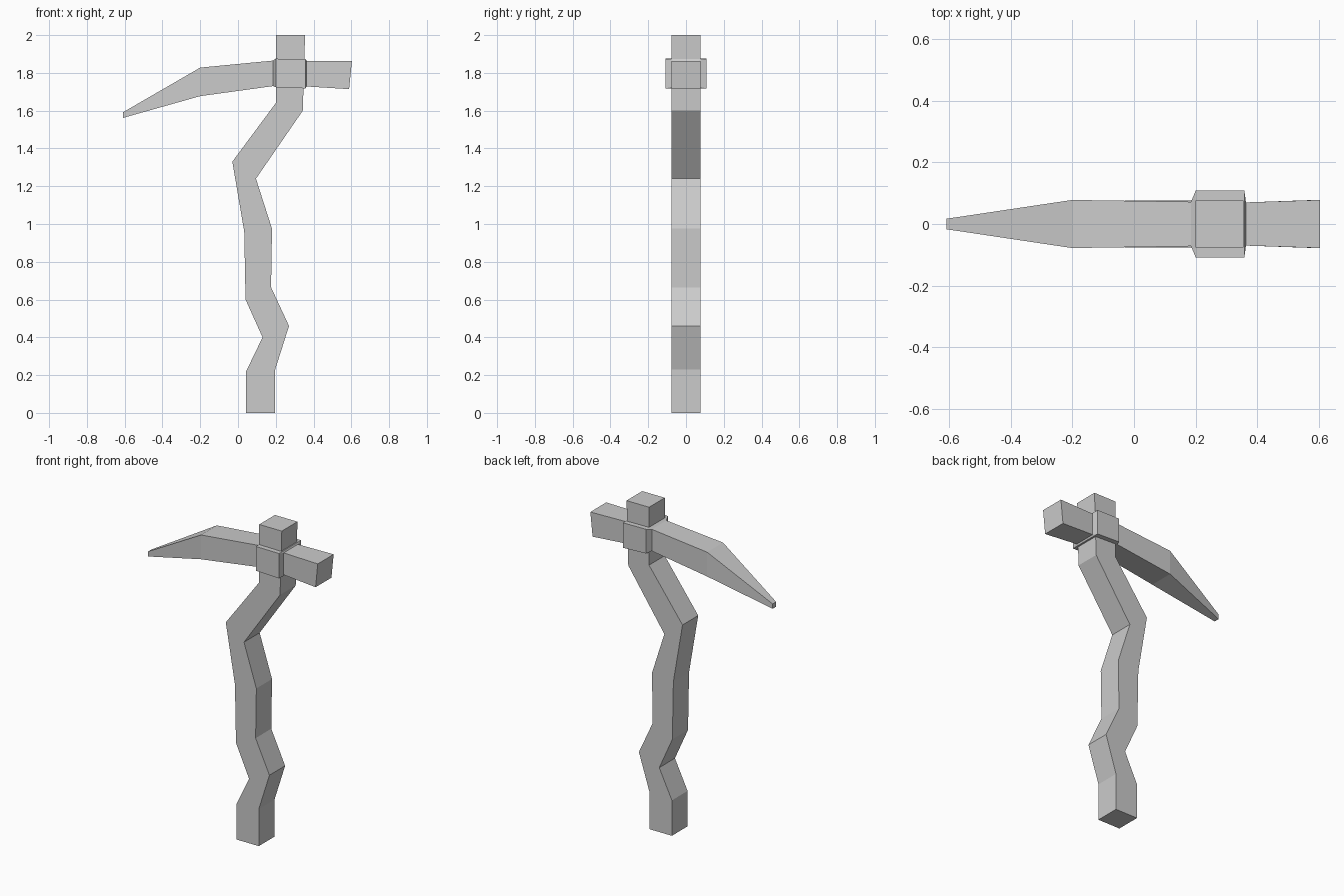
import bpy
import bmesh

cube = bpy.data.objects.get("Cube")
if cube:
    bpy.data.objects.remove(cube, do_unlink=True)

grey = bpy.data.materials.new("plain grey")
grey.use_nodes = True
grey.diffuse_color = (0.6, 0.6, 0.6, 1)
grey.node_tree.nodes["Principled BSDF"].inputs["Base Color"].default_value = (0.6, 0.6, 0.6, 1)


def loft(name, sections):
    """Skin square sections, each (point a, point b, half depth) in the xz plane."""
    bm = bmesh.new()
    rings = []
    for (ax, az), (bx, bz), d in sections:
        corners = ((ax, -d, az), (bx, -d, bz), (bx, d, bz), (ax, d, az))
        rings.append([bm.verts.new(c) for c in corners])
    for low, high in zip(rings, rings[1:]):
        for i in range(4):
            j = (i + 1) % 4
            bm.faces.new((low[i], low[j], high[j], high[i]))
    bm.faces.new(rings[0])
    bm.faces.new(rings[-1])
    bmesh.ops.recalc_face_normals(bm, faces=bm.faces)
    mesh = bpy.data.meshes.new(name)
    bm.to_mesh(mesh)
    bm.free()
    mesh.materials.append(grey)
    obj = bpy.data.objects.new(name, mesh)
    bpy.context.collection.objects.link(obj)
    return obj


# Crooked wooden handle, bottom to top
D = 0.077
loft("handle", [
    ((0.043, 0), (0.197, 0), D),
    ((0.043, 0.22), (0.197, 0.23), D),
    ((0.13, 0.40), (0.27, 0.46), D),
    ((0.04, 0.60), (0.175, 0.665), D),
    ((0.033, 0.96), (0.18, 0.975), D),
    ((-0.03, 1.33), (0.095, 1.24), D),
    ((0.2, 1.64), (0.343, 1.6), D),
    ((0.2, 2), (0.355, 2), D),
])

# Pick head: pointed tip, arm, wide collar round the handle, blunt end
loft("pick_head", [
    ((-0.608, 1.562), (-0.608, 1.592), 0.017),
    ((-0.2, 1.677), (-0.2, 1.828), 0.078),
    ((0.185, 1.73), (0.185, 1.865), 0.072),
    ((0.2, 1.724), (0.2, 1.875), 0.108),
    ((0.358, 1.718), (0.358, 1.873), 0.108),
    ((0.363, 1.728), (0.363, 1.864), 0.07),
    ((0.588, 1.714), (0.603, 1.863), 0.078),
])
